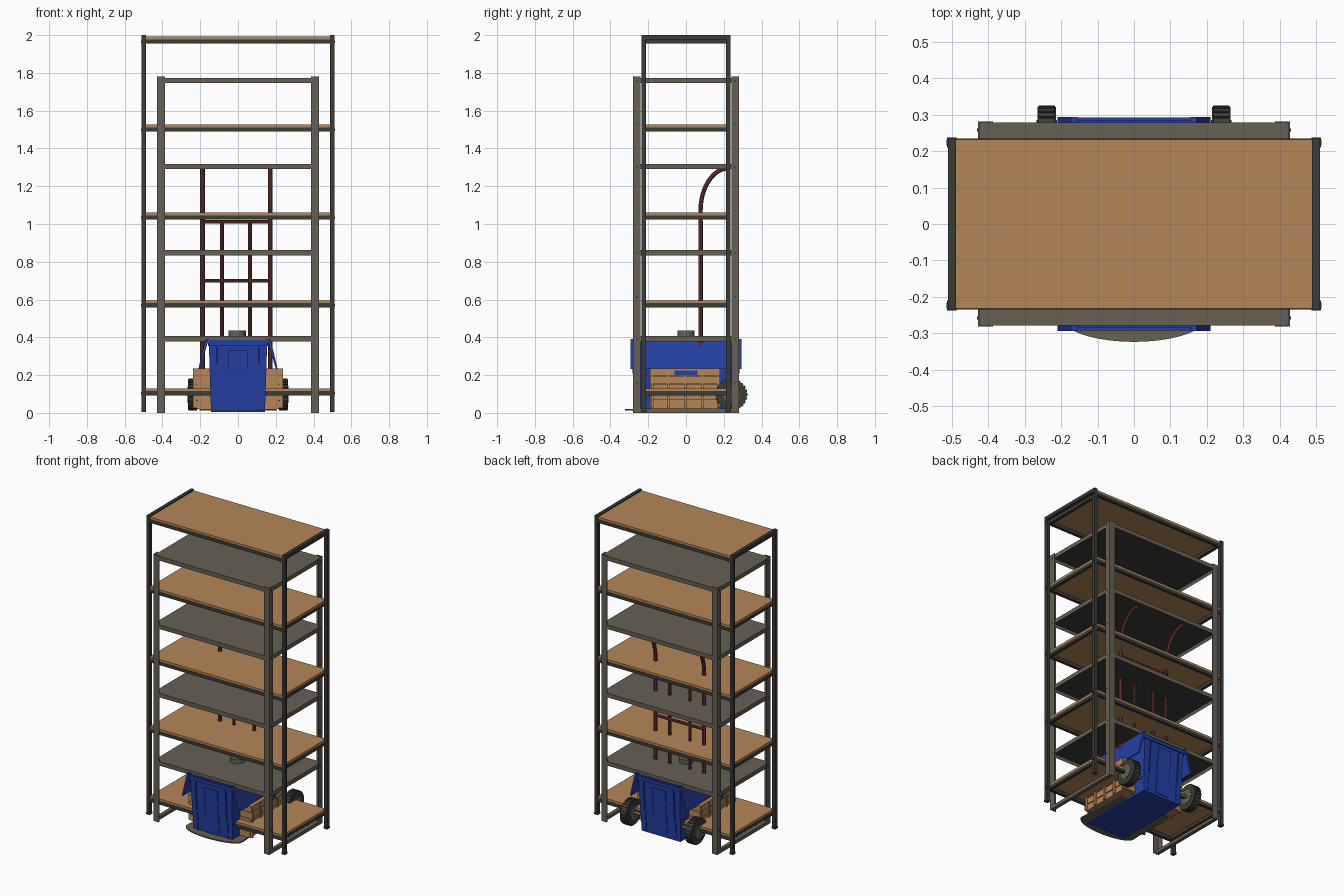
import bpy, bmesh, math
from mathutils import Vector, Matrix

if "Cube" in bpy.data.objects:
    bpy.data.objects.remove(bpy.data.objects["Cube"])


def material(name, rgb):
    m = bpy.data.materials.new(name)
    m.use_nodes = True
    m.diffuse_color = (*rgb, 1)
    m.node_tree.nodes["Principled BSDF"].inputs["Base Color"].default_value = (*rgb, 1)
    return m


WOOD = material("wood", (0.46, 0.24, 0.095))
STEEL = material("warm grey steel", (0.135, 0.118, 0.09))
DARK = material("dark metal", (0.042, 0.045, 0.039))
BLUE = material("blue plastic", (0.018, 0.05, 0.37))
RED = material("red brown tube", (0.17, 0.046, 0.04))


def finish(name, bm, mats, smooth=False):
    bmesh.ops.recalc_face_normals(bm, faces=bm.faces)
    me = bpy.data.meshes.new(name)
    bm.to_mesh(me)
    bm.free()
    for m in mats:
        me.materials.append(m)
    ob = bpy.data.objects.new(name, me)
    bpy.context.collection.objects.link(ob)
    if smooth:
        bpy.ops.object.select_all(action='DESELECT')
        ob.select_set(True)
        bpy.context.view_layer.objects.active = ob
        bpy.ops.object.shade_smooth_by_angle()
    return ob


def add_box(bm, lo, hi, taper=1.0):
    """Box between two corners; taper shrinks the bottom."""
    lo, hi = Vector(lo), Vector(hi)
    mid = (lo + hi) / 2
    for v in bmesh.ops.create_cube(bm, size=1)["verts"]:
        k = taper if v.co.z < 0 else 1
        size = hi - lo
        v.co = mid + Vector((v.co.x * size.x * k, v.co.y * size.y * k, v.co.z * size.z))


def boxes(name, mat, spans, taper=1.0):
    bm = bmesh.new()
    for lo, hi in spans:
        add_box(bm, lo, hi, taper)
    return finish(name, bm, [mat])


def prism(name, mat, points, depth):
    """Extrude a flat outline along the given vector."""
    bm = bmesh.new()
    face = bm.faces.new([bm.verts.new(p) for p in points])
    ext = bmesh.ops.extrude_face_region(bm, geom=[face])["geom"]
    bmesh.ops.translate(bm, vec=depth, verts=[g for g in ext if isinstance(g, bmesh.types.BMVert)])
    return finish(name, bm, [mat])


def cylinder(name, mat, centre, radius, length, axis='Z', sides=32, top=None):
    bm = bmesh.new()
    bmesh.ops.create_cone(bm, cap_ends=True, segments=sides, radius1=radius,
                          radius2=top or radius, depth=length)
    turn = Matrix.Rotation(math.pi / 2, 4, 'Y') if axis == 'X' else Matrix()
    bm.transform(Matrix.Translation(centre) @ turn)
    return finish(name, bm, [mat], True)


def tube(name, points, radius):
    cu = bpy.data.curves.new(name, 'CURVE')
    cu.dimensions = '3D'
    cu.bevel_depth = radius
    cu.bevel_resolution = 3
    cu.use_fill_caps = True
    sp = cu.splines.new('POLY')
    sp.points.add(len(points) - 1)
    for p, co in zip(sp.points, points):
        p.co = (*co, 1)
    tmp = bpy.data.objects.new(name + "_path", cu)
    bpy.context.collection.objects.link(tmp)
    bpy.context.view_layer.update()
    me = bpy.data.meshes.new_from_object(tmp.evaluated_get(bpy.context.evaluated_depsgraph_get()))
    bpy.data.objects.remove(tmp)
    bm = bmesh.new()
    bm.from_mesh(me)
    bpy.data.meshes.remove(me)
    finish(name, bm, [RED], True)


SIDES = (-1, 1)


def mirror_span(sx, sy, x, y, z):
    """Box span from positive ranges, flipped into the wanted corner."""
    xs, ys = sorted(sx * v for v in x), sorted(sy * v for v in y)
    return (xs[0], ys[0], z[0]), (xs[1], ys[1], z[1])


CORNERS = [(sx, sy) for sx in SIDES for sy in SIDES]

# Tall rack: square posts, end bars, framed wooden boards
boxes("rack_posts", DARK, [mirror_span(sx, sy, (0.488, 0.51), (0.212, 0.235), (0.008, 2))
                           for sx, sy in CORNERS])
boxes("rack_feet", DARK, [mirror_span(sx, sy, (0.486, 0.512), (0.21, 0.237), (0.005, 0.02))
                          for sx, sy in CORNERS])
boxes("rack_end_bars", DARK, [mirror_span(sx, 1, (0.488, 0.51), (-0.22, 0.22), (1.978, 2))
                              for sx in SIDES])
for i in range(5):
    z = 0.115 + i * 0.4655
    boxes(f"rack_board_{i}", WOOD, [((-0.489, -0.232, z), (0.489, 0.232, z + 0.015))])
    rails = [mirror_span(1, s, (-0.49, 0.49), (0.214, 0.234), (z - 0.022, z)) for s in SIDES]
    rails += [mirror_span(s, 1, (0.47, 0.49), (-0.22, 0.22), (z - 0.022, z)) for s in SIDES]
    boxes(f"rack_rails_{i}", DARK, rails)
    boxes(f"rack_bolts_{i}", DARK, [mirror_span(sx, sy, (0.505, 0.514), (0.217, 0.23), (z - 0.018, z - 0.005))
                                    for sx, sy in CORNERS])

# Metal shelf unit: angle posts, pans with dark undersides
angles, holes = [], []
PANS = [0.378 + i * 0.456 for i in range(4)]
for sx, sy in CORNERS:
    angles += [mirror_span(sx, sy, (0.387, 0.428), (0.277, 0.281), (0, 1.78)),
               mirror_span(sx, sy, (0.424, 0.428), (0.24, 0.281), (0, 1.78))]
    for z in [p + d for p in PANS for d in (0.012, -0.22)]:
        holes.append(mirror_span(sx, sy, (0.427, 0.43), (0.254, 0.262), (z - 0.005, z + 0.005)))
boxes("shelf_angle_posts", STEEL, angles)
boxes("shelf_post_holes", DARK, holes)
boxes("shelf_floor_rails", STEEL, [mirror_span(s, 1, (0.405, 0.428), (-0.278, 0.278), (0, 0.022))
                                   for s in SIDES])
for i, z in enumerate(PANS):
    bm = bmesh.new()
    add_box(bm, (-0.424, -0.278, z), (0.424, 0.278, z + 0.028))
    bm.normal_update()
    under = [f for f in bm.faces if f.normal.z < -0.5]
    bmesh.ops.inset_region(bm, faces=under, thickness=0.012, depth=0)
    bmesh.ops.translate(bm, vec=(0, 0, 0.018), verts=under[0].verts[:])
    under[0].material_index = 1
    finish(f"shelf_pan_{i}", bm, [STEEL, DARK])

# Blue bin: tapered tub, rim, sloping side skirts, raised panels
boxes("bin_tub", BLUE, [((-0.155, -0.285, 0.004), (0.155, 0.285, 0.385))], 0.92)
boxes("bin_rim", BLUE, [((-0.16, -0.292, 0.355), (0.16, 0.292, 0.376))])
for s in SIDES:
    side = "left" if s > 0 else "right"
    y = -0.293
    prism(f"bin_skirt_{side}", BLUE,
          [(s * 0.155, y, 0.392), (s * 0.172, y, 0.392), (s * 0.21, y, 0.232), (s * 0.2, y, 0.232)],
          (0, 0.586, 0))
    boxes(f"bin_handle_{side}", BLUE, [mirror_span(s, 1, (0.14, 0.238), (-0.06, 0.06), (0.2, 0.225))])
    prism(f"bin_end_panel_{side}", BLUE,
          [(-0.05, s * 0.264, 0.02), (0.05, s * 0.264, 0.02),
           (0.05, s * 0.287, 0.33), (-0.05, s * 0.287, 0.33)], (0, s * 0.004, 0))
    for x in (-0.11, 0.11):
        prism(f"bin_rib_{side}", BLUE,
              [(x - 0.004, s * 0.264, 0.02), (x + 0.004, s * 0.264, 0.02),
               (x + 0.004, s * 0.288, 0.35), (x - 0.004, s * 0.288, 0.35)], (0, s * 0.004, 0))

# Wooden crate: bands with narrow gaps, corner posts
bands = []
for i in range(5):
    z = 0.025 + i * 0.043
    g = 0.222 + i * 0.003
    bands.append(((-g, -0.19, z), (g, 0.18, z + 0.039)))
boxes("crate_bands", WOOD, bands)
boxes("crate_core", WOOD, [((-0.216, -0.184, 0.02), (0.216, 0.174, 0.236))])
boxes("crate_slats", WOOD, [mirror_span(s, 1, (0.22, 0.237), (y, y + 0.012), (0.025, 0.236))
                            for s in SIDES for y in (-0.185, -0.1, -0.01, 0.08, 0.163)])

# Small can standing on the bin
cylinder("can", STEEL, (-0.004, 0, 0.4), 0.046, 0.07)
cylinder("can_lid", STEEL, (-0.004, 0, 0.43), 0.04, 0.012)

# Hand truck: curved toe plate, tubes, axle, wheels
arc = [(0.205 * math.cos(a), -0.25 - 0.073 * math.sin(a), 0.012)
       for a in [math.pi * i / 20 for i in range(21)]]
prism("toe_plate", STEEL, [(0.19, 0.1, 0.012)] + arc + [(-0.19, 0.1, 0.012)], (0, 0, 0.008))
for s in SIDES:
    side = "left" if s > 0 else "right"
    x = -0.009 + s * 0.179
    bend = [(x, 0.225 - 0.148 * math.cos(a), 1.07 + 0.225 * math.sin(a))
            for a in [math.pi / 2 * i / 12 for i in range(13)]]
    tube(f"frame_tube_{side}", [(x, 0.077, 0.2)] + bend, 0.012)
    tube(f"inner_tube_{side}", [(-0.011 + s * 0.074, 0.08, 0.2), (-0.011 + s * 0.074, 0.08, 1.012)], 0.01)
    cx = s * 0.239
    cylinder(f"tyre_{side}", DARK, (cx, 0.24, 0.097), 0.08, 0.05, 'X', 40)
    cylinder(f"hub_{side}", STEEL, (cx, 0.24, 0.097), 0.045, 0.056, 'X', 24)
    # Tread blocks around the tyre
    bm = bmesh.new()
    for i in range(24):
        part = bmesh.new()
        add_box(part, (-0.022, -0.007, 0.07), (0.022, 0.007, 0.085))
        part.transform(Matrix.Translation((cx, 0.24, 0.097)) @ Matrix.Rotation(math.tau * i / 24, 4, 'X'))
        me = bpy.data.meshes.new("tread")
        part.to_mesh(me)
        part.free()
        bm.from_mesh(me)
        bpy.data.meshes.remove(me)
    finish(f"tyre_tread_{side}", bm, [DARK])
for i, z in enumerate((0.70, 1.012)):
    tube(f"cross_tube_{i}", [(-0.188, 0.08, z), (0.17, 0.08, z)], 0.01)
cylinder("axle", STEEL, (0, 0.24, 0.097), 0.01, 0.5, 'X', 16)
